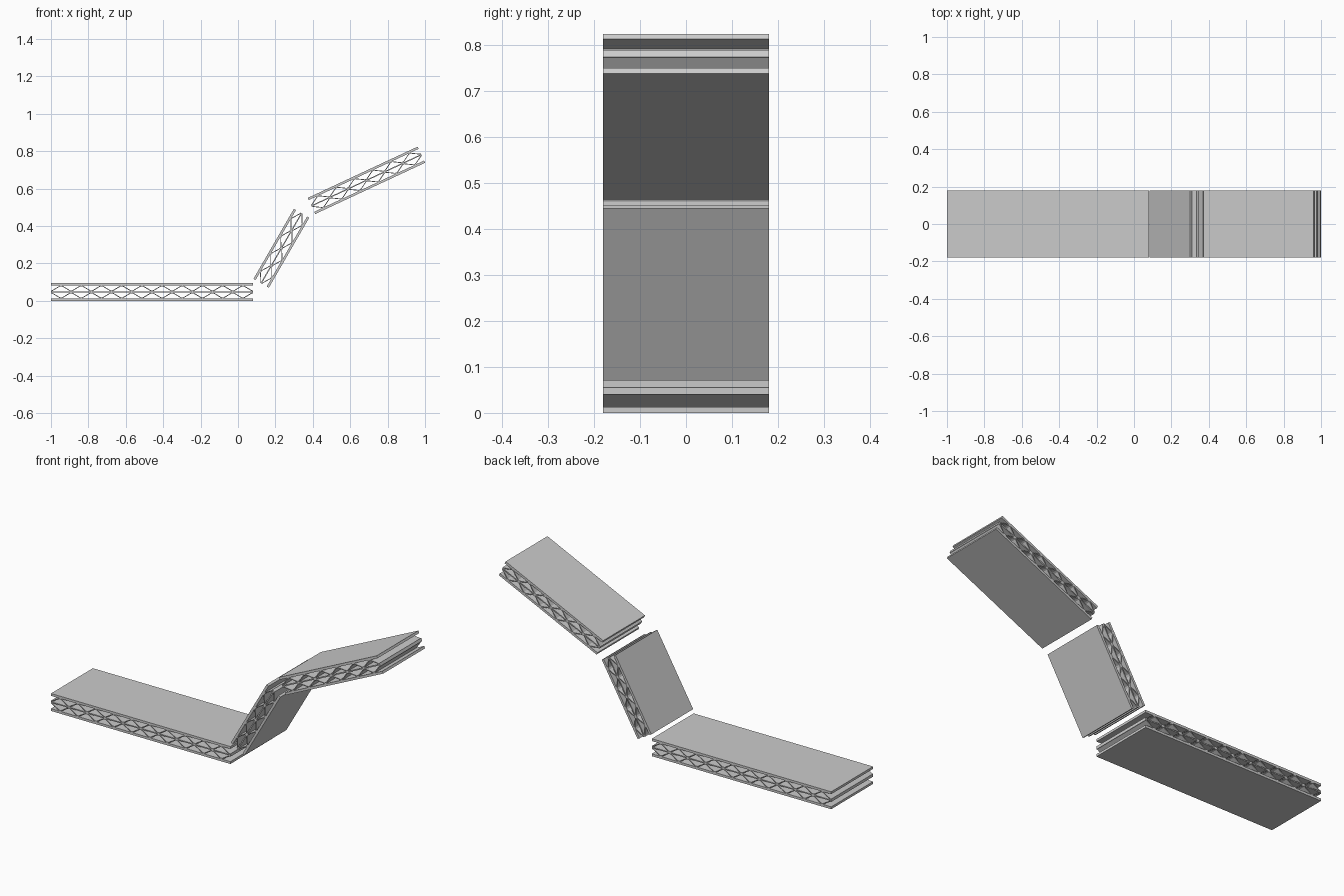
import bpy, bmesh, math
from mathutils import Matrix

if "Cube" in bpy.data.objects:
    bpy.data.objects.remove(bpy.data.objects["Cube"])

PERIOD = 0.108   # one corrugation cell
THICK = 0.095    # full panel thickness
SKIN = 0.013     # outer face sheets
MID = 0.006      # middle sheet
WEB = 0.005      # corrugated sheet
HALF_W = 0.18    # half width in y


def extrude_profile(name, pts, place):
    """Extrude a closed x-z outline across the panel width."""
    bm = bmesh.new()
    face = bm.faces.new([bm.verts.new((x, -HALF_W, z)) for x, z in pts])
    out = bmesh.ops.extrude_face_region(bm, geom=[face])
    verts = [g for g in out["geom"] if isinstance(g, bmesh.types.BMVert)]
    bmesh.ops.translate(bm, verts=verts, vec=(0, 2 * HALF_W, 0))
    bmesh.ops.recalc_face_normals(bm, faces=bm.faces)
    mesh = bpy.data.meshes.new(name)
    bm.to_mesh(mesh)
    bm.free()
    obj = bpy.data.objects.new(name, mesh)
    bpy.context.collection.objects.link(obj)
    obj.matrix_world = place
    return obj


def sheet(name, length, z0, z1, place):
    extrude_profile(name, [(0, z0), (length, z0), (length, z1), (0, z1)], place)


def corrugation(name, cells, z_mid, z_skin, place):
    """Zigzag web starting and ending on the middle sheet."""
    sign = 1 if z_skin > z_mid else -1
    near, far = z_mid, z_skin - sign * WEB
    flat = 0.005
    line = [(0, near)]
    for i in range(cells):
        x = i * PERIOD
        line += [(x + flat, near), (x + PERIOD / 2 - flat, far),
                 (x + PERIOD / 2 + flat, far), (x + PERIOD - flat, near)]
    line.append((cells * PERIOD, near))
    back = [(x, z + sign * WEB) for x, z in reversed(line)]
    extrude_profile(name, line + back, place)


def panel(name, cells, x, z, angle):
    place = Matrix.Translation((x, 0, z)) @ Matrix.Rotation(-math.radians(angle), 4, 'Y')
    length = cells * PERIOD
    c = THICK / 2
    sheet(name + "_bottom_skin", length, 0, SKIN, place)
    sheet(name + "_top_skin", length, THICK - SKIN, THICK, place)
    sheet(name + "_middle_sheet", length, c - MID / 2, c + MID / 2, place)
    corrugation(name + "_lower_core", cells, c - MID / 2, SKIN, place)
    corrugation(name + "_upper_core", cells, c + MID / 2, THICK - SKIN, place)


# Three sandwich panels: flat, steep and gently sloped
panel("flat_panel", 10, -1.0, 0.0, 0)
panel("steep_panel", 4, 0.165, 0.07, 60)
panel("sloped_panel", 6, 0.413, 0.464, 25)
